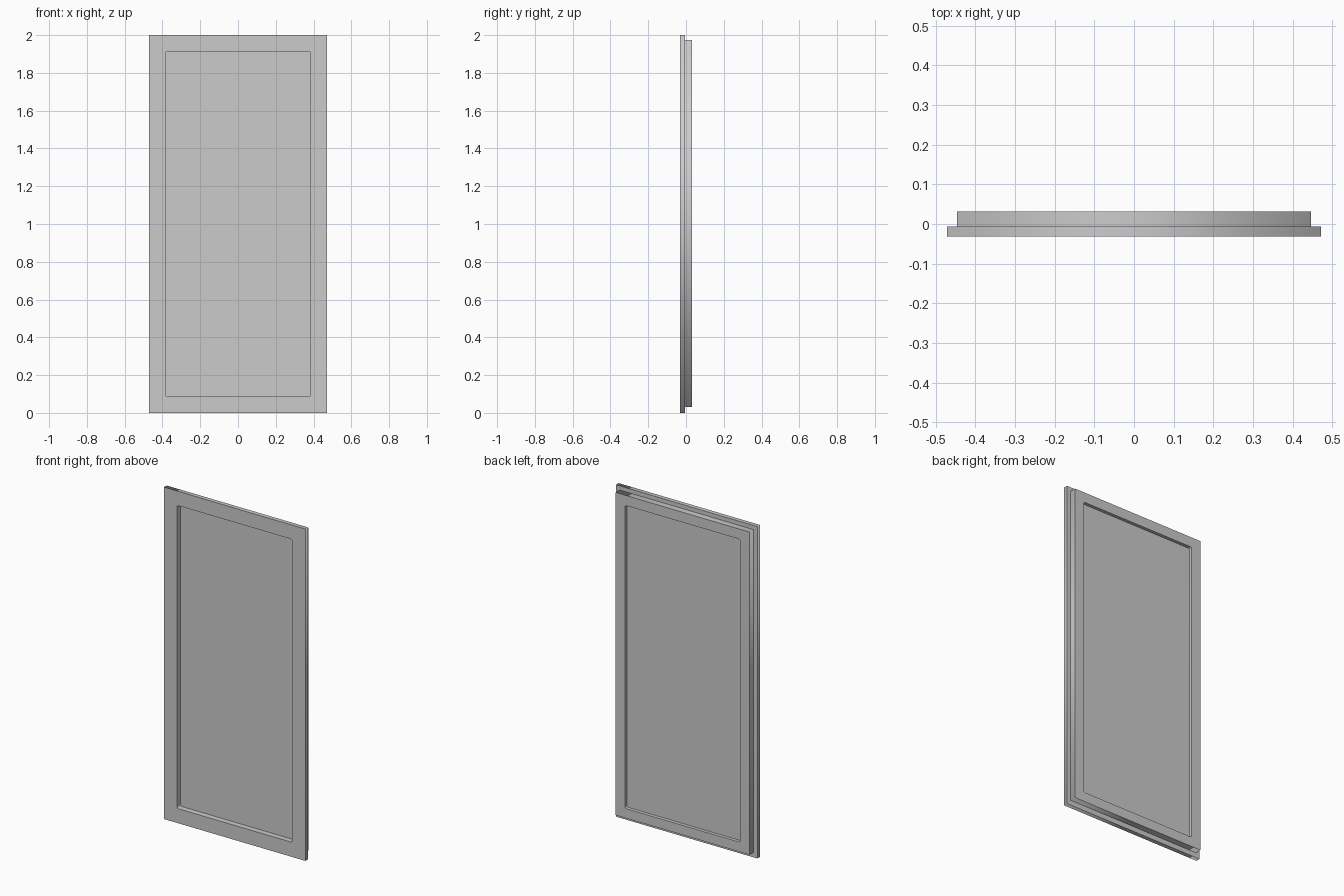
import bpy
from math import sin, cos, pi

if "Cube" in bpy.data.objects:
    bpy.data.objects.remove(bpy.data.objects["Cube"])

OPENING = (-0.384, 0.384, 0.088, 1.914)   # x0, x1, z0, z1


def rounded_rect(rect, radius=0.0, steps=3):
    x0, x1, z0, z1 = rect
    if radius == 0:
        return [(x0, z0), (x1, z0), (x1, z1), (x0, z1)]
    corners = [(x1 - radius, z1 - radius), (x0 + radius, z1 - radius),
               (x0 + radius, z0 + radius), (x1 - radius, z0 + radius)]
    points = []
    for i, (cx, cz) in enumerate(corners):
        for k in range(steps + 1):
            a = (i + k / steps) * pi / 2
            points.append((cx + radius * cos(a), cz + radius * sin(a)))
    return points


def slab(name, loops, y0, y1):
    """Fill the outline loops (later ones are holes) and extrude along y."""
    curve = bpy.data.curves.new(name, 'CURVE')
    curve.dimensions = '2D'
    curve.fill_mode = 'BOTH'
    curve.extrude = (y1 - y0) / 2
    for loop in loops:
        spline = curve.splines.new('POLY')
        spline.points.add(len(loop) - 1)
        for p, (x, z) in zip(spline.points, loop):
            p.co = (x, z, 0, 1)
        spline.use_cyclic_u = True
    obj = bpy.data.objects.new(name, curve)
    bpy.context.collection.objects.link(obj)
    obj.rotation_euler.x = pi / 2
    obj.location.y = (y0 + y1) / 2
    bpy.ops.object.select_all(action='DESELECT')
    obj.select_set(True)
    bpy.context.view_layer.objects.active = obj
    bpy.ops.object.convert(target='MESH')
    bpy.ops.object.transform_apply(location=True, rotation=True, scale=True)
    return obj


hole = rounded_rect(OPENING, 0.01)

# Wide front flange
slab("front_frame", [rounded_rect((-0.471, 0.471, 0, 2)), hole], -0.032, -0.006)

# Narrower rear frame
slab("back_frame", [rounded_rect((-0.446, 0.446, 0.03, 1.975)), hole], -0.006, 0.032)

# Inset pane filling the opening
slab("pane", [hole], 0.002, 0.012)
